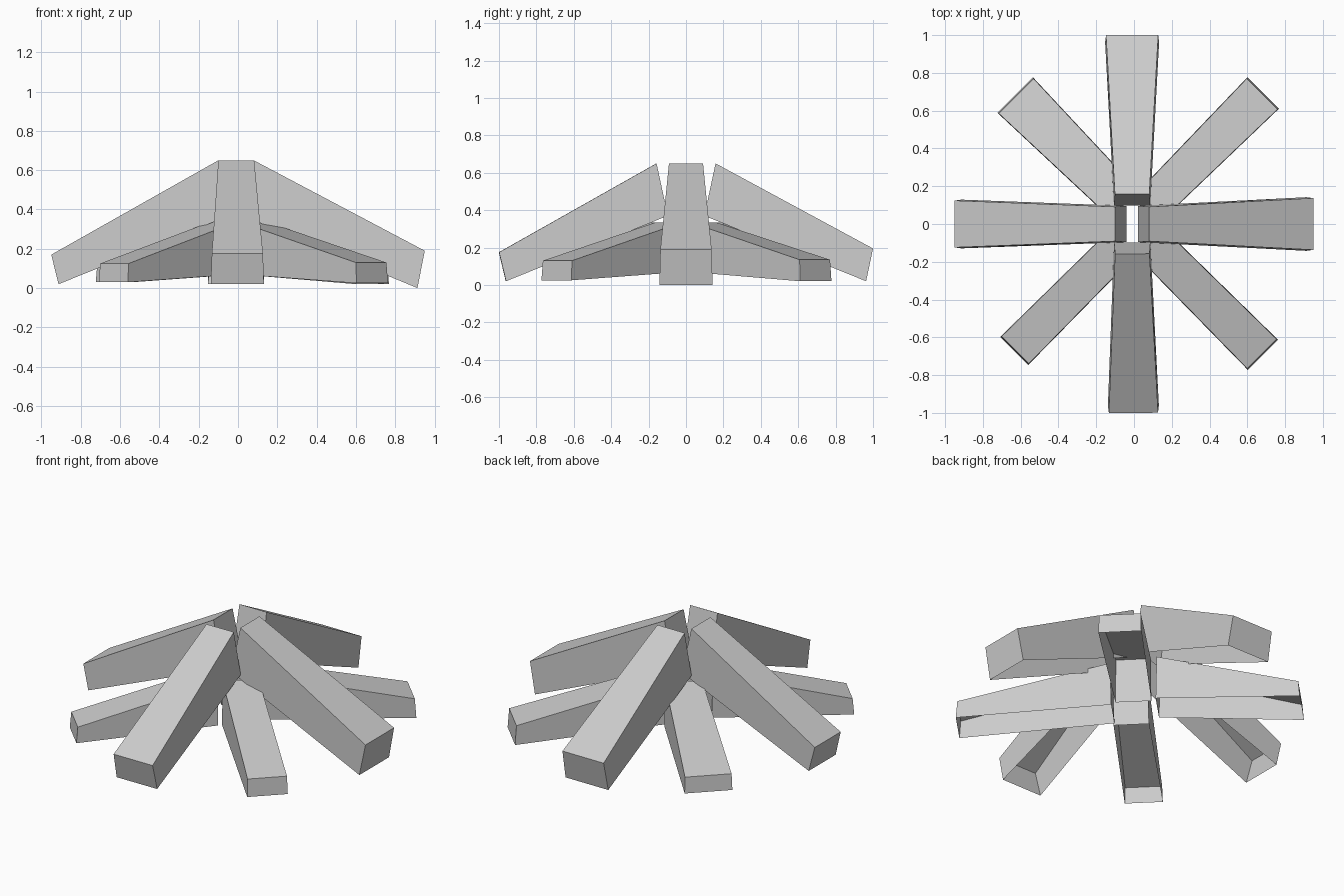
import bpy, bmesh
from math import radians
from mathutils import Matrix, Vector

cube = bpy.data.objects.get("Cube")
if cube:
    bpy.data.objects.remove(cube, do_unlink=True)

grey = bpy.data.materials.new("light_grey")
grey.use_nodes = True
grey.diffuse_color = (0.6, 0.6, 0.6, 1)
grey.node_tree.nodes["Principled BSDF"].inputs["Base Color"].default_value = (0.6, 0.6, 0.6, 1)

HUB = Vector((-0.01, 0, 0))


def beam(name, angle, profile, half_in, half_out, flare, shift=0):
    """Tapered hollow beam, open underneath. Profile is (radius, height):
    inner top, outer top, outer bottom, inner bottom."""
    bm = bmesh.new()
    turn = Matrix.Translation(HUB) @ Matrix.Rotation(radians(angle), 4, 'Z')
    widths = (half_in, half_out, half_out + flare, half_in + flare)
    sides = []
    for s in (1, -1):
        sides.append([bm.verts.new(turn @ Vector((r, s * w + shift, z)))
                      for (r, z), w in zip(profile, widths)])
    left, right = sides
    bm.faces.new(left)
    bm.faces.new(reversed(right))
    # top, outer end and inner end; the underside stays open
    for i, j in ((0, 1), (1, 2), (3, 0)):
        bm.faces.new((left[j], left[i], right[i], right[j]))
    mesh = bpy.data.meshes.new(name)
    bm.to_mesh(mesh)
    bm.free()
    mesh.materials.append(grey)
    obj = bpy.data.objects.new(name, mesh)
    bpy.context.collection.objects.link(obj)


# Four tall beams: name, angle, inner radius, outer radius, end heights, half width
for name, angle, r_in, r_out, z_top, z_low, half in (
        ("left_beam", 0, 0.09, 0.96, 0.19, 0.0, 0.137),
        ("back_beam", 90, 0.158, 1.0, 0.195, 0.02, 0.138),
        ("right_beam", 180, 0.09, 0.94, 0.17, 0.02, 0.124),
        ("front_beam", 270.4, 0.158, 1.0, 0.175, 0.02, 0.13)):
    beam(name, angle,
         ((r_in, 0.65), (r_out, z_top), (r_out - 0.037, z_low), (r_in - 0.06, 0.37)),
         0.091, half, 0.005)

# Four low diagonal beams: name, angle, outer radius, end heights, half widths, side shift
for name, angle, r_out, z_top, z_low, h_in, h_out, shift in (
        ("back_left_beam", 45, 0.974, 0.135, 0.02, 0.096, 0.115, 0),
        ("back_right_beam", 135, 0.913, 0.125, 0.03, 0.103, 0.13, -0.045),
        ("front_right_beam", 225, 0.909, 0.125, 0.03, 0.094, 0.102, 0.034),
        ("front_left_beam", 315, 0.972, 0.13, 0.025, 0.1, 0.11, 0)):
    beam(name, angle,
         ((0.13, 0.335), (r_out, z_top), (r_out + 0.008, z_low), (0.125, 0.07)),
         h_in, h_out, 0.003, shift)
